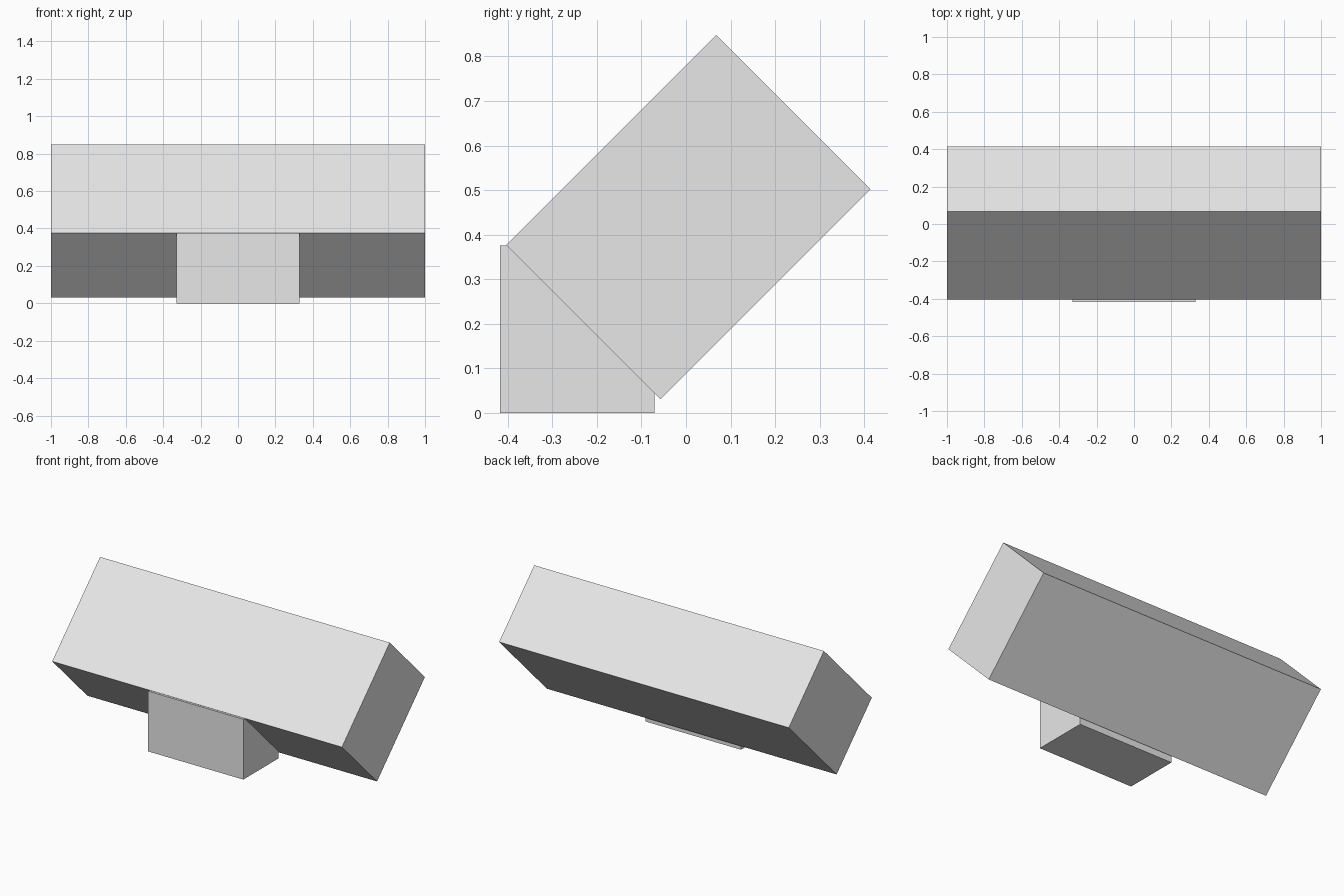
import bpy
import math

default_cube = bpy.data.objects.get("Cube")
if default_cube:
    bpy.data.objects.remove(default_cube, do_unlink=True)

# Single plain grey material
grey = bpy.data.materials.new("light_grey")
grey.use_nodes = True
colour = (0.8, 0.8, 0.8, 1.0)
grey.diffuse_color = colour
grey.node_tree.nodes["Principled BSDF"].inputs["Base Color"].default_value = colour


def box(name, size, centre, tilt=0.0):
    """Flat-sided box, optionally tilted about the x axis."""
    bpy.ops.mesh.primitive_cube_add(size=1, location=centre)
    part = bpy.context.object
    part.name = name
    part.scale = size
    bpy.ops.object.transform_apply(location=False, rotation=False, scale=True)
    part.rotation_euler.x = tilt
    part.data.materials.append(grey)
    return part


# Long housing, leaning back
box("tilted_body", (2.0, 0.667, 0.49), (0, 0.0055, 0.4395), math.radians(45))

# Upright block that the housing rests on
front, back, top = -0.417, -0.071, 0.376
box("support_block", (0.658, back - front, top), (0, (front + back) / 2, top / 2))
